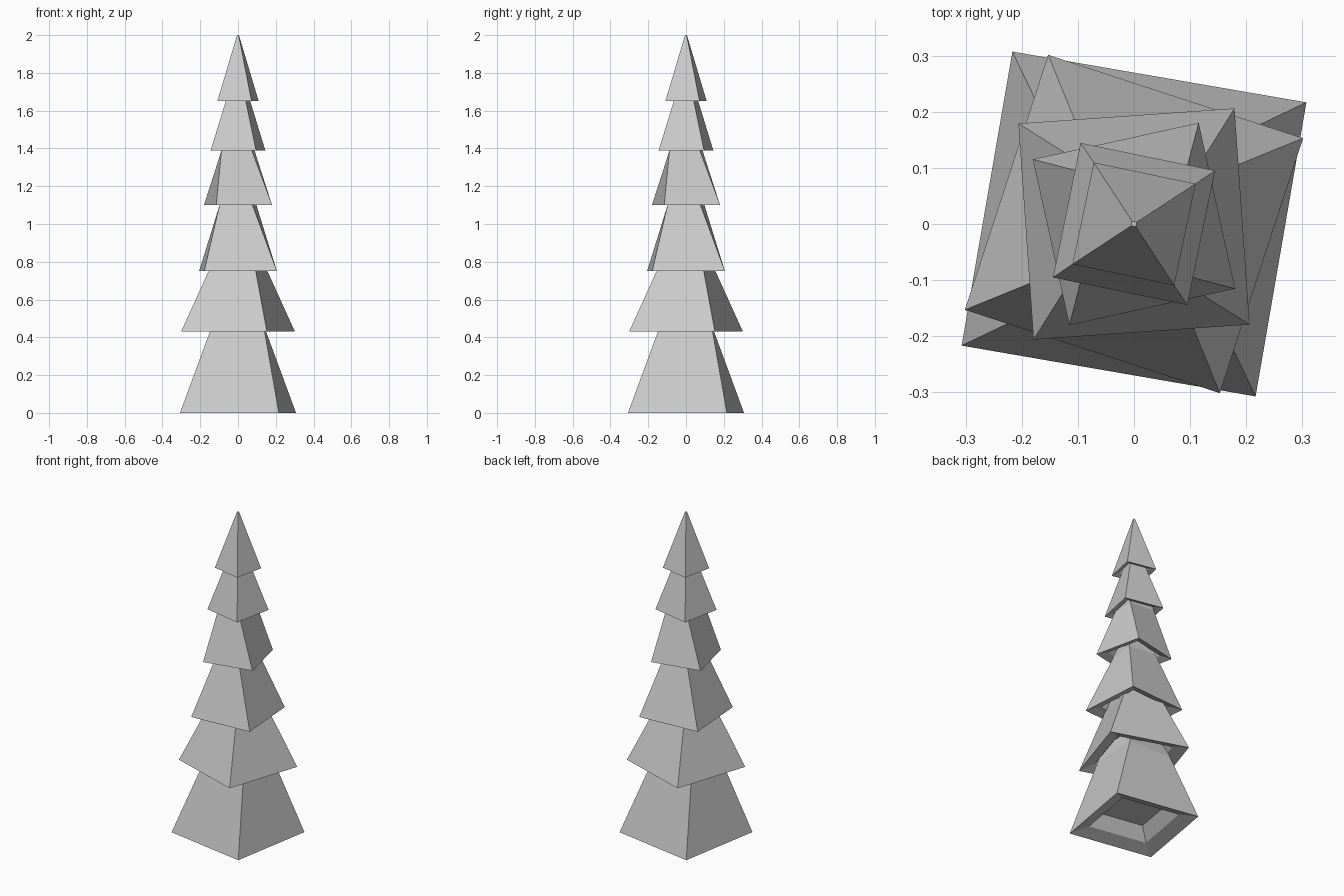
import bpy, bmesh
from math import cos, sin, radians

if "Cube" in bpy.data.objects:
    bpy.data.objects.remove(bpy.data.objects["Cube"])

# base z, base radius, base angle, top z, top radius, top angle
TIERS = [
    (0.00, 0.376, 35.2, 0.43, 0.205, 43.5),
    (0.43, 0.338, 26.9, 0.75, 0.182, 31.0),
    (0.75, 0.273, 49.0, 1.10, 0.124, 38.0),
    (1.10, 0.214, 57.4, 1.39, 0.114, 40.0),
    (1.39, 0.173, 33.4, 1.65, 0.077, 32.5),
    (1.65, 0.131, 33.2, 2.00, 0.006, 33.2),
]


def ring(bm, z, r, deg):
    return [bm.verts.new((r * cos(radians(deg + 90 * i)),
                          r * sin(radians(deg + 90 * i)), z)) for i in range(4)]


def make_tier(index, tier, floor_radius, floor_angle):
    z0, r0, a0, z1, r1, a1 = tier
    depth = 0.27 * r0
    bm = bmesh.new()
    # recessed underside, sloping rim, outer skirt, tip
    rings = [
        ring(bm, z0 + depth, floor_radius, floor_angle),
        ring(bm, z0 + 0.08 * r0, 0.70 * r0, a0),
        ring(bm, z0, r0, a0),
        ring(bm, z1, r1, a1),
    ]
    # neck that reaches up into the recess of the tier above
    if index < len(TIERS) - 1:
        above = TIERS[index + 1]
        rings.append(ring(bm, z1 + 0.27 * above[1], r1 * 0.85, a1))
    for low, high in zip(rings, rings[1:]):
        for i in range(4):
            j = (i + 1) % 4
            bm.faces.new((low[i], low[j], high[j], high[i]))
    bm.faces.new(rings[0][::-1])
    bm.faces.new(rings[-1])
    bmesh.ops.recalc_face_normals(bm, faces=bm.faces[:])
    name = f"tree_tier_{index + 1}"
    mesh = bpy.data.meshes.new(name)
    bm.to_mesh(mesh)
    bm.free()
    bpy.context.collection.objects.link(bpy.data.objects.new(name, mesh))


# stacked, twisted square tiers
for k, t in enumerate(TIERS):
    if k == 0:
        make_tier(k, t, 0.5 * t[1], t[2])
    else:
        below = TIERS[k - 1]
        # keep the hidden floor aligned with the nearest corner of this tier
        make_tier(k, t, max(below[4] * 0.85, 0.5 * t[1]), t[2])
